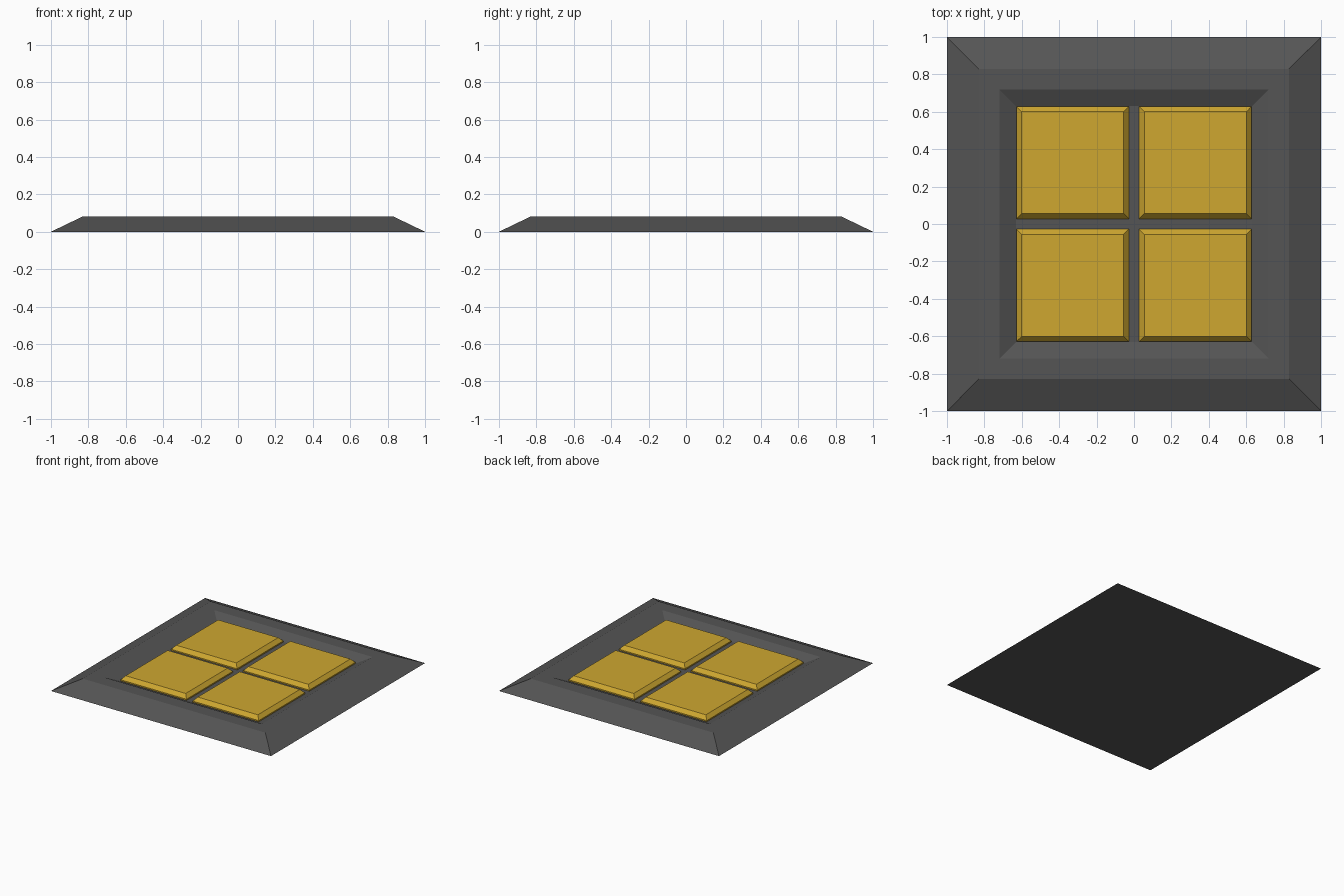
import bpy, bmesh

if "Cube" in bpy.data.objects:
    bpy.data.objects.remove(bpy.data.objects["Cube"])

def material(name, color):
    m = bpy.data.materials.new(name)
    m.diffuse_color = color
    m.use_nodes = True
    m.node_tree.nodes["Principled BSDF"].inputs["Base Color"].default_value = m.diffuse_color
    return m

def stepped_square(name, rings, mat, center=(0, 0)):
    """Solid made of stacked square rings (half size, height), capped at both ends."""
    bm = bmesh.new()
    loops = [[bm.verts.new((center[0] + sx * h, center[1] + sy * h, z))
              for sx, sy in ((-1, -1), (1, -1), (1, 1), (-1, 1))] for h, z in rings]
    for a, b in zip(loops, loops[1:]):
        for i in range(4):
            j = (i + 1) % 4
            bm.faces.new((a[i], a[j], b[j], b[i]))
    bm.faces.new(loops[0][::-1])
    bm.faces.new(loops[-1])
    mesh = bpy.data.meshes.new(name)
    bm.to_mesh(mesh)
    bm.free()
    mesh.materials.append(mat)
    obj = bpy.data.objects.new(name, mesh)
    bpy.context.collection.objects.link(obj)
    return obj

dark = material("dark_grey", (0.09, 0.09, 0.09, 1))
gold = material("gold", (0.62, 0.39, 0.03, 1))

# Bevelled frame with a sunken tray
stepped_square("frame", [(1, 0), (0.83, 0.082), (0.72, 0.082), (0.63, 0.04)], dark)

# Four bevelled panels resting in the tray
for sx, side in ((-1, "left"), (1, "right")):
    for sy, end in ((-1, "front"), (1, "back")):
        stepped_square(f"panel_{end}_{side}", [(0.3, 0.04), (0.3, 0.05), (0.273, 0.08)],
                       gold, (sx * 0.328, sy * 0.328))
